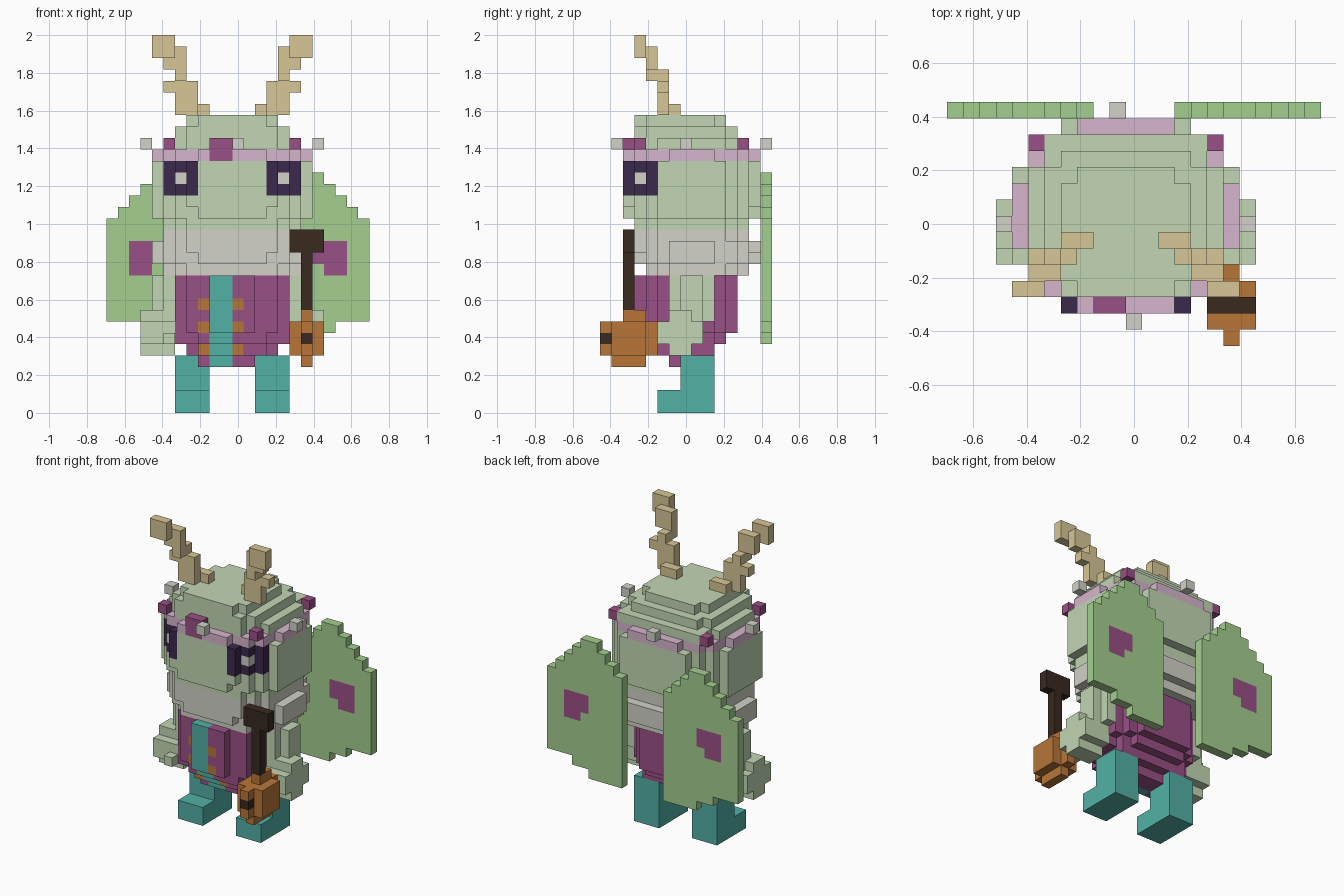
import bpy, bmesh
from mathutils import Vector

if "Cube" in bpy.data.objects:
    bpy.data.objects.remove(bpy.data.objects["Cube"], do_unlink=True)

S = 2 / 33                      # edge of one block
CX, CY = 11.5, 7.5              # grid centre
taken = set()                   # cells already filled by an earlier part


def lin(c):
    c /= 255
    return c / 12.92 if c <= 0.04045 else ((c + 0.055) / 1.055) ** 2.4


def material(name, r, g, b):
    col = (lin(r), lin(g), lin(b), 1)
    m = bpy.data.materials.new(name)
    m.use_nodes = True
    m.diffuse_color = col
    bsdf = m.node_tree.nodes["Principled BSDF"]
    bsdf.inputs["Base Color"].default_value = col
    bsdf.inputs["Roughness"].default_value = 0.9
    return m


SKIN = material("sage skin", 194, 214, 180)
WING = material("wing green", 164, 207, 144)
GREY = material("pale grey", 210, 210, 200)
PINK = material("dusty pink", 215, 182, 205)
PLUM = material("plum", 154, 80, 134)
EYE = material("dark violet", 59, 42, 76)
TEAL = material("teal", 82, 177, 165)
BROWN = material("orange brown", 184, 118, 57)
HORN = material("tan", 215, 198, 150)
WOOD = material("dark wood", 56, 41, 31)

DIRS = [Vector(d) for d in ((1, 0, 0), (-1, 0, 0), (0, 1, 0),
                            (0, -1, 0), (0, 0, 1), (0, 0, -1))]


def flip(boxes, width=22):
    """Mirror boxes left to right."""
    return [(width - b[1], width - b[0]) + tuple(b[2:]) for b in boxes]


def part(name, mat, boxes):
    """Join block boxes (x0, x1, y0, y1, z0, z1) into one outer skin."""
    cells = {(x, y, z) for x0, x1, y0, y1, z0, z1 in boxes
             for x in range(x0, x1) for y in range(y0, y1)
             for z in range(z0, z1)} - taken
    taken.update(cells)
    bm = bmesh.new()
    verts = {}
    for c in cells:
        mid = Vector(c) + Vector((0.5, 0.5, 0.5))
        for d in DIRS:
            if tuple(int(a + b) for a, b in zip(c, d)) in cells:
                continue
            u = Vector((d.y, d.z, d.x))
            v = d.cross(u)
            loop = []
            for a, b in ((1, 1), (-1, 1), (-1, -1), (1, -1)):
                p = mid + (d + u * a + v * b) * 0.5
                key = tuple(round(t) for t in p)
                if key not in verts:
                    verts[key] = bm.verts.new(((key[0] - CX) * S,
                                               (key[1] - CY) * S, key[2] * S))
                loop.append(verts[key])
            bm.faces.new(loop)
    bmesh.ops.dissolve_limit(bm, angle_limit=0.01, verts=bm.verts[:],
                             edges=bm.edges[:])
    me = bpy.data.meshes.new(name)
    bm.to_mesh(me)
    bm.free()
    me.materials.append(mat)
    ob = bpy.data.objects.new(name, me)
    bpy.context.collection.objects.link(ob)
    return ob


def pair(name, mat, boxes, width=22):
    part("right_" + name, mat, boxes)
    part("left_" + name, mat, flip(boxes, width))


def layer(z0, z1, *rects):
    return [r + (z0, z1) for r in rects]


# Eyes step around the front corners of the head
pair("pupil", GREY, [(6, 7, 3, 4, 20, 21)])
pair("eye", EYE, [(7, 8, 2, 3, 19, 22), (6, 7, 3, 4, 19, 22),
                  (5, 6, 4, 5, 19, 22)])

# Headband with emblem and studs
part("emblem", PLUM, [(9, 11, 2, 3, 22, 24)])
part("headband", PINK, layer(22, 23, (8, 14, 2, 14), (6, 16, 3, 13),
                             (5, 17, 4, 12), (4, 18, 6, 10)))
pair("front_stud", PLUM, [(5, 6, 3, 4, 23, 24)])
pair("back_stud", PLUM, [(5, 6, 12, 13, 23, 24)])
pair("side_bead", GREY, [(3, 4, 7, 8, 23, 24)])
part("front_bead", GREY, [(11, 12, 1, 2, 23, 24)])
part("back_bead", GREY, [(10, 11, 14, 15, 23, 24)])

# Head, stepped crown and neck
part("head", SKIN,
     layer(18, 22, (7, 15, 2, 14), (6, 16, 3, 13), (5, 17, 4, 12), (4, 18, 5, 11))
     + layer(17, 18, (8, 14, 2, 14), (6, 16, 3, 13), (5, 17, 4, 12), (4, 18, 5, 11)))
part("crown", SKIN,
     layer(23, 24, (7, 15, 3, 13), (6, 16, 4, 13), (5, 17, 5, 11))
     + layer(24, 25, (7, 15, 3, 12), (6, 16, 4, 11))
     + layer(25, 26, (8, 14, 3, 11), (7, 15, 4, 10)))
part("neck", SKIN, layer(16, 17, (7, 15, 3, 13), (6, 16, 4, 12), (5, 17, 5, 11)))

# Antennae
pair("antenna", HORN, [(4, 6, 3, 4, 31, 33), (5, 7, 4, 5, 30, 32),
                       (6, 7, 4, 5, 29, 30), (6, 7, 5, 6, 29, 30),
                       (5, 8, 5, 6, 28, 29), (6, 8, 5, 6, 26, 28),
                       (7, 9, 6, 7, 26, 27)])

# Fluffy collar
part("collar", GREY,
     layer(15, 16, (7, 15, 3, 13), (6, 16, 4, 12), (5, 17, 5, 11))
     + layer(14, 15, (7, 15, 3, 14), (6, 16, 4, 13), (5, 17, 5, 12), (4, 18, 6, 10))
     + layer(13, 14, (8, 14, 3, 14), (6, 16, 4, 13), (5, 17, 5, 12), (4, 18, 6, 10))
     + layer(12, 13, (7, 15, 4, 13), (6, 16, 5, 12), (5, 17, 6, 11)))

# Tunic tapering under, with centre stripe, overlapping flap and buttons
steps = [(3, 7, 12), (4, 6, 7), (5, 5, 6), (6, 4, 5)]      # front, bottom, top
part("stripe", TEAL, [(9, 11, y, 7, z0, z1) for y, z0, z1 in steps])
part("buttons", BROWN, [(8, 9, 4, 5, 9, 10), (8, 9, 4, 5, 7, 8), (8, 9, 5, 6, 5, 6),
                        (11, 12, 3, 4, 9, 10), (11, 12, 3, 4, 7, 8),
                        (11, 12, 5, 6, 5, 6)])
part("front_flap", PLUM, [(11, 13, y, 7, z0, z1) for y, z0, z1 in steps])
part("tunic", PLUM,
     layer(7, 12, (8, 14, 4, 12), (7, 15, 4, 11), (6, 16, 5, 10))
     + layer(6, 7, (8, 14, 4, 11), (7, 15, 5, 10), (6, 16, 5, 9))
     + layer(5, 6, (8, 14, 5, 10), (7, 15, 6, 10))
     + layer(4, 5, (8, 13, 6, 9)))

# Arms with cross-shaped rounded cuffs
pair("arm", SKIN, [(5, 6, 7, 9, 12, 13), (5, 6, 6, 10, 8, 12),
                   (4, 5, 7, 9, 8, 12),
                   (3, 6, 6, 8, 5, 9), (3, 6, 5, 9, 6, 8),
                   (5, 6, 4, 5, 6, 7)])

# Legs and feet
pair("leg", TEAL, [(6, 9, 5, 10, 0, 2), (6, 9, 7, 10, 2, 5)])

# Mallet held in the left hand
part("mallet_handle", WOOD, [(17, 18, 2, 3, 9, 14), (16, 19, 2, 3, 14, 16)])
part("mallet_inlay", WOOD, [(17, 18, 0, 1, 6, 7)])
part("mallet_head", BROWN, [(16, 19, 1, 4, 5, 8), (17, 18, 0, 5, 5, 8),
                            (17, 18, 1, 4, 4, 5), (17, 18, 2, 4, 8, 9)])

# Wings with plum spots, built column by column from the tip inwards
tops = [17, 18, 19, 20, 21, 21, 20, 19, 18]
bottoms = [8, 8, 8, 7, 7, 6, 6, 6, 6]
pair("wing_spot", PLUM, [(2, 4, 14, 15, 12, 15), (4, 5, 14, 15, 13, 15)], 23)
pair("wing", WING, [(i, i + 1, 14, 15, b, t)
                    for i, (b, t) in enumerate(zip(bottoms, tops))], 23)
